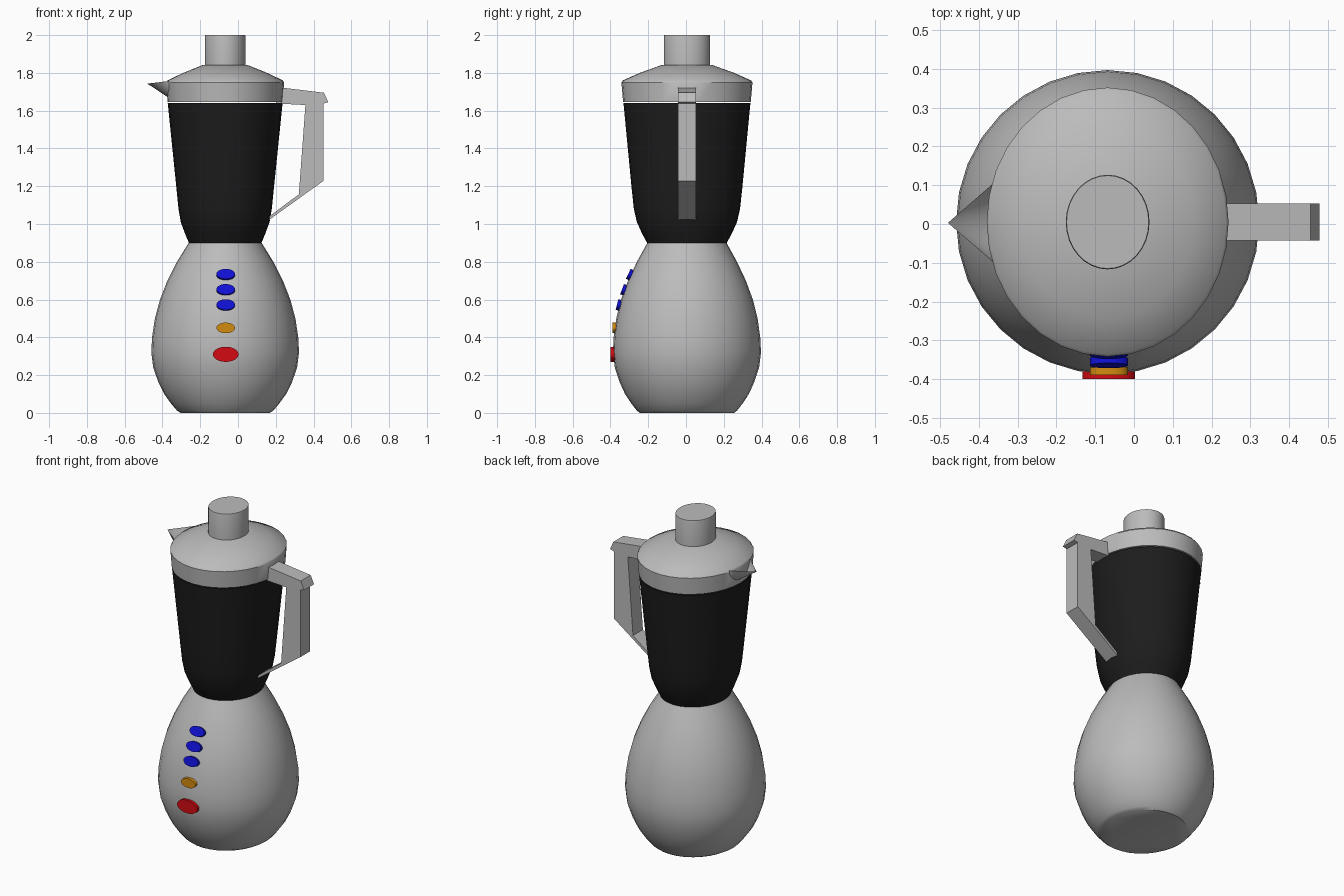
import bpy, bmesh, math
from mathutils import Vector, Matrix

if "Cube" in bpy.data.objects:
    bpy.data.objects.remove(bpy.data.objects["Cube"])

CX, CY = -0.068, 0.005      # axis of the turned parts


def material(name, r, g, b):
    m = bpy.data.materials.new(name)
    m.diffuse_color = (r, g, b, 1)
    m.use_nodes = True
    m.node_tree.nodes["Principled BSDF"].inputs["Base Color"].default_value = m.diffuse_color
    return m


GREY = material("light_grey", 0.50, 0.50, 0.50)
BLACK = material("black", 0.012, 0.012, 0.012)
BLUE = material("blue", 0.005, 0.005, 0.65)
ORANGE = material("orange", 0.65, 0.26, 0.005)
RED = material("red", 0.65, 0.003, 0.006)


def finish(bm, name, mat, angle=None, recalc=True):
    if recalc:
        bmesh.ops.recalc_face_normals(bm, faces=bm.faces[:])
    me = bpy.data.meshes.new(name)
    bm.to_mesh(me)
    bm.free()
    ob = bpy.data.objects.new(name, me)
    bpy.context.collection.objects.link(ob)
    me.materials.append(mat)
    if angle:
        bpy.ops.object.select_all(action='DESELECT')
        ob.select_set(True)
        bpy.context.view_layer.objects.active = ob
        bpy.ops.object.shade_smooth_by_angle(angle=math.radians(angle))
    return ob


def turned(name, profile, mat, sides=32, angle=35):
    """Elliptical lathe through (z, x radius, y radius) rings, capped both ends."""
    bm = bmesh.new()
    rings = []
    for z, rx, ry in profile:
        ts = [2 * math.pi * i / sides for i in range(sides)]
        rings.append([bm.verts.new((CX + rx * math.cos(t), CY + ry * math.sin(t), z)) for t in ts])
    for a, b in zip(rings, rings[1:]):
        for i in range(sides):
            j = (i + 1) % sides
            bm.faces.new((a[i], a[j], b[j], b[i]))
    bm.faces.new(rings[0][::-1])
    bm.faces.new(rings[-1])
    return finish(bm, name, mat, angle)


# Egg-shaped motor base
BASE = [(0, 0.235, 0.25), (0.012, 0.255, 0.265), (0.05, 0.287, 0.295), (0.10, 0.323, 0.328),
        (0.16, 0.353, 0.355), (0.24, 0.381, 0.382), (0.32, 0.391, 0.392), (0.40, 0.387, 0.388),
        (0.50, 0.372, 0.374), (0.60, 0.345, 0.349), (0.70, 0.306, 0.312), (0.80, 0.255, 0.265),
        (0.86, 0.218, 0.232), (0.90, 0.193, 0.21)]
turned("motor_base", BASE, GREY)

# Black jug, lid and cap, all slightly oval
turned("jug", [(0.895, 0.19, 0.208), (0.95, 0.213, 0.238), (1.01, 0.235, 0.265),
               (1.08, 0.247, 0.281), (1.18, 0.257, 0.292), (1.64, 0.304, 0.336)], BLACK)
turned("lid", [(1.647, 0.305, 0.338), (1.75, 0.312, 0.347), (1.76, 0.306, 0.34),
               (1.80, 0.222, 0.25), (1.842, 0.118, 0.133)], GREY)
turned("lid_cap", [(1.835, 0.108, 0.122), (1.992, 0.108, 0.122), (2.0, 0.106, 0.12)], GREY, angle=60)

# Spout: hollow half cone opening upwards
bm = bmesh.new()
tip = bm.verts.new((-0.48, 0.003, 1.743))
N = 12
rim = []
for i in range(N + 1):
    t = math.pi * i / N
    rim.append(bm.verts.new((-0.365, 0.003 + 0.1 * math.cos(t), 1.757 - 0.09 * math.sin(t))))
for a, b in zip(rim, rim[1:]):
    bm.faces.new((tip, b, a))
finish(bm, "spout", GREY, 40)

# Handle: side outline extruded across y
OUTLINE = [(0.20, 1.728), (0.24, 1.721), (0.455, 1.695), (0.478, 1.645), (0.452, 1.638),
           (0.452, 1.228), (0.165, 1.022), (0.165, 1.04), (0.322, 1.157), (0.357, 1.630),
           (0.24, 1.636), (0.20, 1.638)]
bm = bmesh.new()
face = bm.faces.new([bm.verts.new((x, CY - 0.048, z)) for x, z in OUTLINE])
new = bmesh.ops.extrude_face_region(bm, geom=[face])["geom"]
bmesh.ops.translate(bm, verts=[v for v in new if isinstance(v, bmesh.types.BMVert)], vec=(0, 0.096, 0))
finish(bm, "handle", GREY)


# Oval buttons lying on the front of the base
def base_front(z):
    for (z0, _, r0), (z1, _, r1) in zip(BASE, BASE[1:]):
        if z0 <= z <= z1:
            slope = (r1 - r0) / (z1 - z0)
            return CY - (r0 + slope * (z - z0)), slope


def button(name, z, rx, rz, mat, lean=True):
    y, slope = base_front(z)
    bm = bmesh.new()
    bmesh.ops.create_cone(bm, cap_ends=True, segments=24, radius1=1, radius2=1, depth=0.028,
                          matrix=Matrix.Rotation(math.pi / 2, 4, 'X'))
    tilt = math.atan(slope) if lean else 0
    place = (Matrix.Translation((CX + 0.003, y, z)) @ Matrix.Rotation(tilt, 4, 'X')
             @ Matrix.Diagonal((rx, 1, rz, 1)))
    bmesh.ops.transform(bm, matrix=place, verts=bm.verts[:])
    finish(bm, name, mat, 35)


for i, z in enumerate((0.73, 0.65, 0.57)):
    button(f"speed_button_{i + 1}", z, 0.049, 0.029, BLUE)
button("pulse_button", 0.45, 0.049, 0.028, ORANGE, lean=False)
button("power_button", 0.31, 0.068, 0.04, RED, lean=False)
